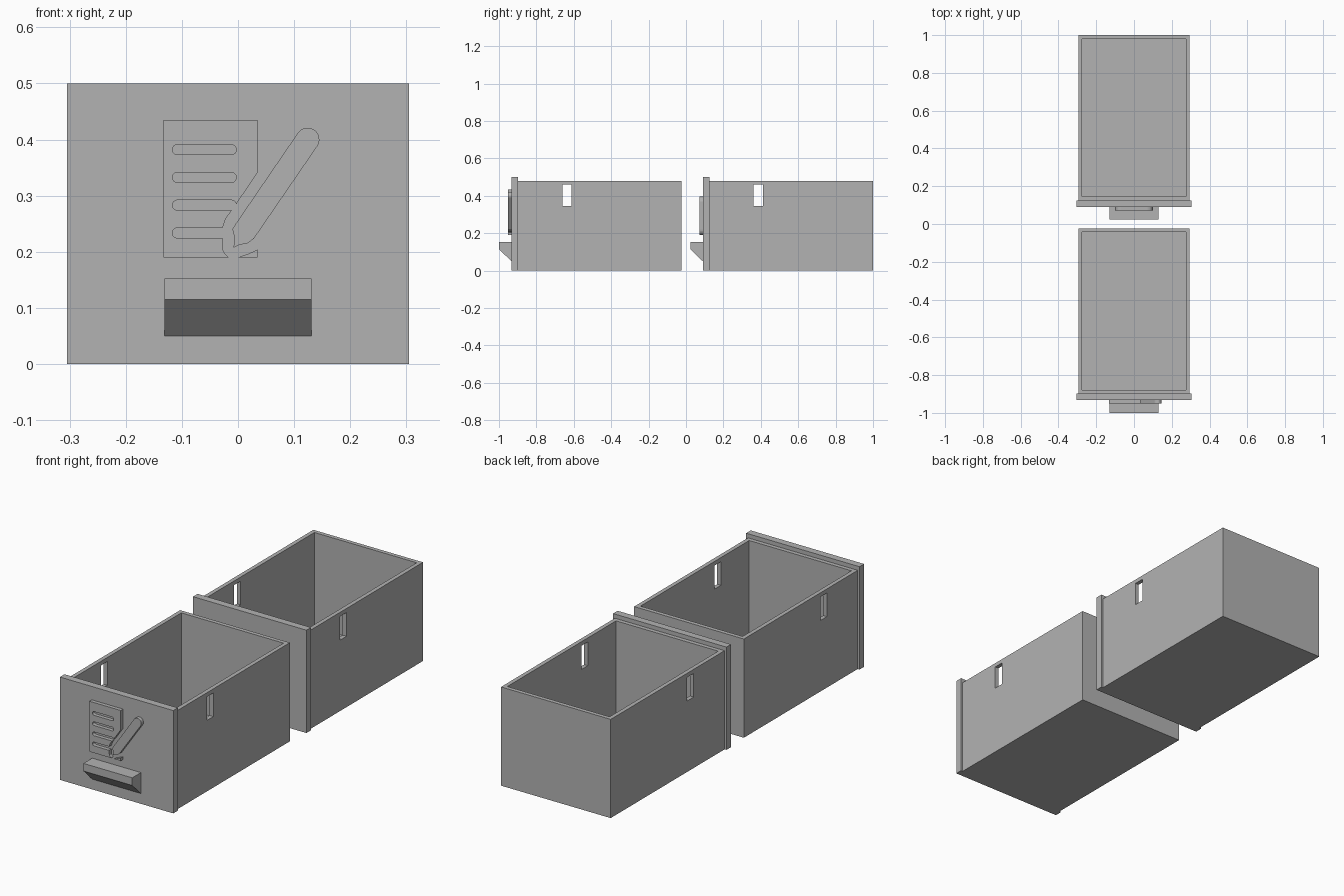
import bpy, bmesh, math

if "Cube" in bpy.data.objects:
    bpy.data.objects.remove(bpy.data.objects["Cube"])

grey = bpy.data.materials.new("plain grey")
grey.use_nodes = True
grey.diffuse_color = (0.45, 0.45, 0.45, 1)
grey.node_tree.nodes["Principled BSDF"].inputs["Base Color"].default_value = grey.diffuse_color


def prism(name, outline, start, depth, place):
    """Extrude a 2D outline; place(u, v, w) maps it into the scene."""
    bm = bmesh.new()
    face = bm.faces.new([bm.verts.new(place(u, v, start)) for u, v in outline])
    new = bmesh.ops.extrude_face_region(bm, geom=[face])["geom"]
    shift = place(0, 0, start + depth)
    base = place(0, 0, start)
    vec = [b - a for a, b in zip(base, shift)]
    bmesh.ops.translate(bm, vec=vec, verts=[g for g in new if isinstance(g, bmesh.types.BMVert)])
    bmesh.ops.recalc_face_normals(bm, faces=bm.faces)
    mesh = bpy.data.meshes.new(name)
    bm.to_mesh(mesh)
    bm.free()
    mesh.materials.append(grey)
    obj = bpy.data.objects.new(name, mesh)
    bpy.context.collection.objects.link(obj)
    return obj


def to_front(x, z, y):
    return (x, y, z)


def to_side(y, z, x):
    return (x, y, z)


def box(name, x, y, z):
    return prism(name, [(x[0], z[0]), (x[1], z[0]), (x[1], z[1]), (x[0], z[1])],
                 y[0], y[1] - y[0], to_front)


def carve(obj, cutters):
    """Cut the cutters out of obj for good, then drop them."""
    for c in cutters:
        c.hide_render = True
        mod = obj.modifiers.new("cut", "BOOLEAN")
        mod.operation, mod.solver, mod.object = "DIFFERENCE", "EXACT", c
    deps = bpy.context.evaluated_depsgraph_get()
    mesh = bpy.data.meshes.new_from_object(obj.evaluated_get(deps))
    obj.modifiers.clear()
    obj.data = mesh
    for c in cutters:
        bpy.data.objects.remove(c)


def arc(cx, cz, r, a0, a1, n=12):
    return [(cx + r * math.cos(math.radians(a0 + (a1 - a0) * i / n)),
             cz + r * math.sin(math.radians(a0 + (a1 - a0) * i / n))) for i in range(n + 1)]


def drawer(side, y):
    """One drawer whose front panel starts at y."""
    # open box with a slot through both side walls
    body = box(side + "_drawer_body", (-0.295, 0.295), (y + 0.035, y + 0.91), (0, 0.48))
    hollow = box("hollow", (-0.275, 0.275), (y + 0.055, y + 0.89), (0.02, 0.6))
    slot = box("slot", (-0.4, 0.4), (y + 0.272, y + 0.322), (0.345, 0.46))
    carve(body, [hollow, slot])
    box(side + "_front_panel", (-0.305, 0.305), (y, y + 0.035), (0, 0.5))
    # wedge handle
    prism(side + "_handle", [(y, 0.05), (y - 0.067, 0.115), (y - 0.067, 0.152), (y, 0.152)],
          -0.131, 0.262, to_side)


drawer("front", -0.933)
drawer("rear", 0.09)

# Raised page with line grooves on the front drawer
top, thick = -0.951, 0.018
page = prism("page_relief", [(-0.133, 0.19), (-0.133, 0.435), (0.035, 0.435), (0.035, 0.341),
                             (-0.01, 0.275), (-0.022, 0.259), (-0.028, 0.241), (-0.028, 0.216),
                             (-0.026, 0.2), (-0.017, 0.19)], top, thick, to_front)
grooves = []
for i in range(4):
    z = 0.382 - 0.0495 * i
    ends = arc(-0.108, z, 0.009, 90, 270) + arc(-0.012, z, 0.009, -90, 90)
    grooves.append(prism("groove", ends, top - 0.01, thick + 0.02, to_front))
carve(page, grooves)

# Raised pencil and the page corner beyond its tip
prism("pencil_relief", arc(0.124, 0.4, 0.021, -35, 145) +
      [(-0.004, 0.25), (-0.01, 0.24), (-0.006, 0.225), (-0.008, 0.207), (0.003, 0.213),
       (0.015, 0.214), (0.028, 0.223)], top, thick, to_front)
prism("page_corner_relief", [(0, 0.19), (0.035, 0.19), (0.035, 0.204), (0.02, 0.197)],
      top, thick, to_front)

# Raised badge on the rear drawer
r = 0.03
badge = []
for sx, sz, a in ((1, 1, 0), (-1, 1, 90), (-1, -1, 180), (1, -1, 270)):
    badge += arc(sx * 0.07, 0.293 + sz * 0.073, r, a, a + 90, 6)
prism("rear_badge_relief", badge, 0.072, 0.018, to_front)
